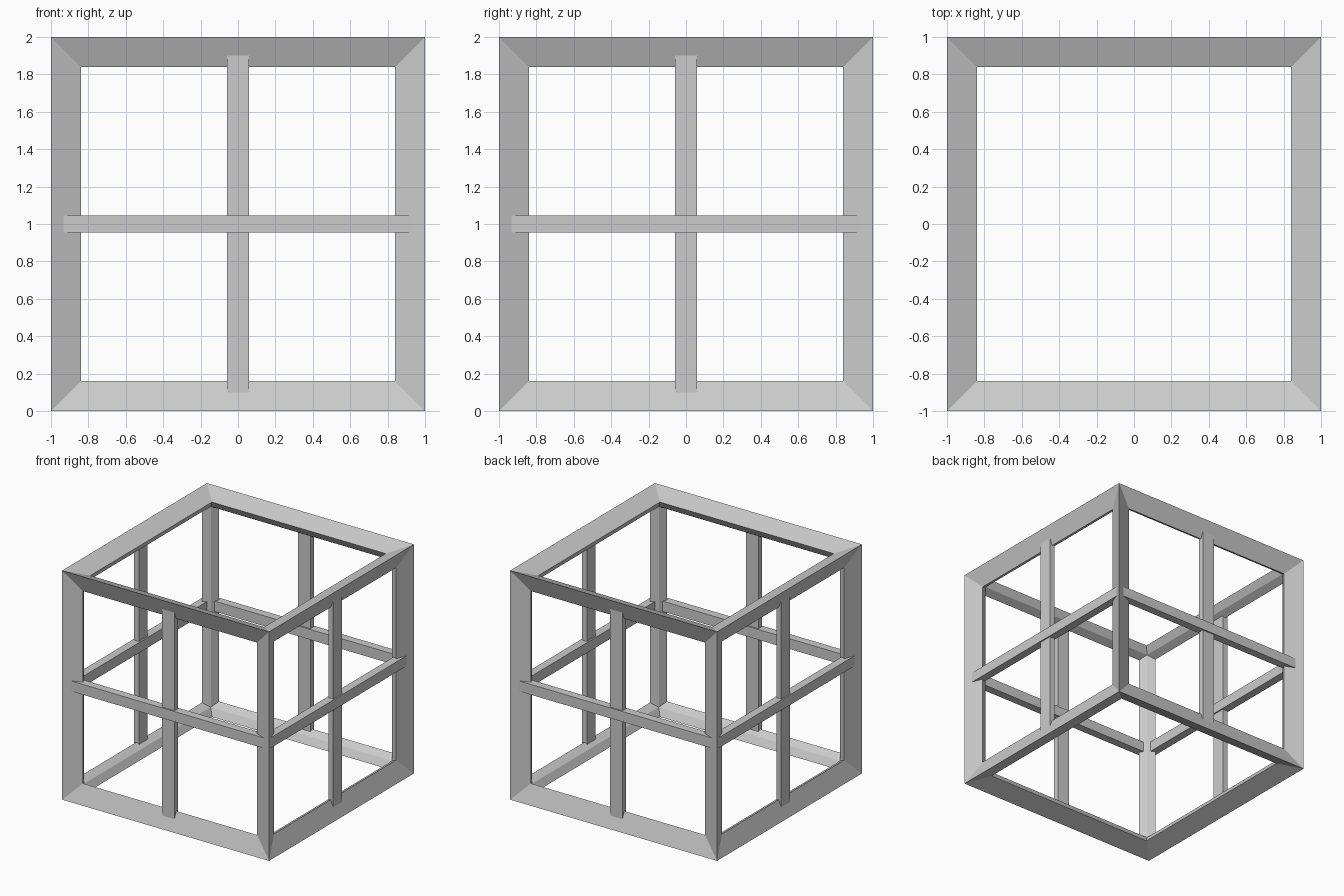
import bpy, bmesh
from math import pi
from mathutils import Matrix, Vector

if "Cube" in bpy.data.objects:
    bpy.data.objects.remove(bpy.data.objects["Cube"])

OUT, INS, MID, INN = 1.0, 0.84, 0.938, 0.876   # outer edge, opening, recessed plane, inner edge
LIFT = Vector((0, 0, 1))


def finish(bm, name):
    bmesh.ops.remove_doubles(bm, verts=bm.verts, dist=1e-5)
    bmesh.ops.recalc_face_normals(bm, faces=bm.faces)
    me = bpy.data.meshes.new(name)
    bm.to_mesh(me)
    bm.free()
    ob = bpy.data.objects.new(name, me)
    bpy.context.collection.objects.link(ob)
    return ob


# Cube frame: each side has a mitred border sloping in to the opening, then back to the inner edge
bm = bmesh.new()
corners = [(-1, -1), (1, -1), (1, 1), (-1, 1)]


def ring(axis, sign, depth, half):
    pts = []
    for a, b in corners:
        p = [0, 0, 0]
        p[axis] = sign * depth
        p[(axis + 1) % 3] = a * half
        p[(axis + 2) % 3] = b * half
        pts.append(bm.verts.new(Vector(p) + LIFT))
    return pts


for axis in range(3):
    for sign in (-1, 1):
        rings = [ring(axis, sign, d, h) for d, h in ((OUT, OUT), (MID, INS), (INN, INN))]
        for r, s in zip(rings, rings[1:]):
            for k in range(4):
                n = (k + 1) % 4
                bm.faces.new((r[k], r[n], s[n], s[k]))
finish(bm, "cube_frame")


# Cross bars on the four upright sides
def bar(name, size, turn):
    bm = bmesh.new()
    place = (Matrix.Translation(LIFT) @ Matrix.Rotation(turn, 4, 'Z')
             @ Matrix.Translation((0, -MID, 0)) @ Matrix.Diagonal((*size, 1)))
    bmesh.ops.create_cube(bm, size=1, matrix=place)
    finish(bm, name)


for i, side in enumerate(("front", "right", "back", "left")):
    bar(side + "_upright_bar", (0.12, 0.048, 1.82), i * pi / 2)
    bar(side + "_cross_bar", (1.88, 0.072, 0.09), i * pi / 2)
